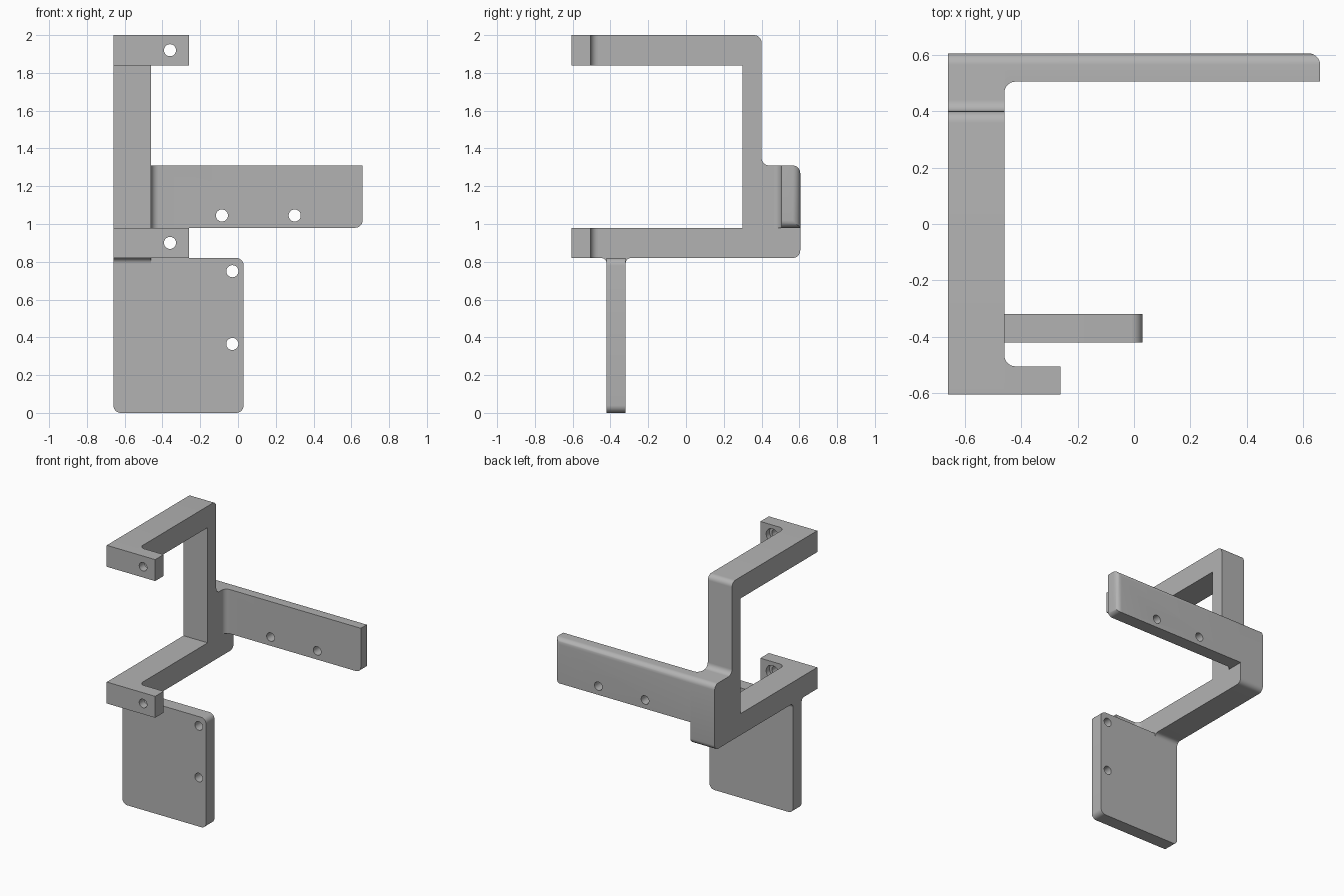
import bpy
import bmesh
from math import cos, sin, pi, radians
from mathutils import Vector, Matrix

cube = bpy.data.objects.get("Cube")
if cube:
    bpy.data.objects.remove(cube, do_unlink=True)

grey = bpy.data.materials.new("plain grey")
grey.use_nodes = True
COLOUR = (0.45, 0.45, 0.45, 1)
grey.diffuse_color = COLOUR
grey.node_tree.nodes["Principled BSDF"].inputs["Base Color"].default_value = COLOUR

R = 0.04                      # common corner radius
LEFT, INNER = -0.66, -0.46    # width of the main frame
FRONT, BACK = -0.605, 0.605
THICK = 0.1


def rounded(corners, steps=7):
    """Right-angled outline; corners with a third value are rounded by it."""
    out = []
    for i, c in enumerate(corners):
        p = Vector(c[:2])
        if len(c) < 3:
            out.append(p)
            continue
        d1 = (Vector(corners[i - 1][:2]) - p).normalized()
        d2 = (Vector(corners[(i + 1) % len(corners)][:2]) - p).normalized()
        centre = p + c[2] * (d1 + d2)
        for k in range(steps + 1):
            t = k / steps * pi / 2
            out.append(centre - c[2] * (d2 * cos(t) + d1 * sin(t)))
    return out


def extrude(name, outline, axis, lo, hi, bevel_rule=None):
    """Extrude an outline along an axis; the outline uses the other two in order."""
    def place(p, d):
        q = list(p)
        q.insert("xyz".index(axis), d)
        return q

    bm = bmesh.new()
    face = bm.faces.new([bm.verts.new(place(p, lo)) for p in outline])
    geom = bmesh.ops.extrude_face_region(bm, geom=[face])["geom"]
    shift = Vector(place((0, 0), hi - lo))
    bmesh.ops.translate(bm, vec=shift, verts=[v for v in geom if isinstance(v, bmesh.types.BMVert)])
    if bevel_rule:
        edges = [e for e in bm.edges if all(bevel_rule(v.co) for v in e.verts)]
        bmesh.ops.bevel(bm, geom=edges, offset=R, segments=7, profile=0.5, affect='EDGES')
    bmesh.ops.recalc_face_normals(bm, faces=bm.faces)
    return finish(name, bm)


def finish(name, bm):
    mesh = bpy.data.meshes.new(name)
    bm.to_mesh(mesh)
    bm.free()
    mesh.materials.append(grey)
    ob = bpy.data.objects.new(name, mesh)
    bpy.context.collection.objects.link(ob)
    return ob


def activate(ob):
    bpy.ops.object.select_all(action='DESELECT')
    ob.select_set(True)
    bpy.context.view_layer.objects.active = ob


def drill(ob, x, z, y0, y1, radius=0.032):
    """Cut a round hole along y."""
    bm = bmesh.new()
    bmesh.ops.create_cone(bm, cap_ends=True, segments=32, radius1=radius, radius2=radius,
                          depth=y1 - y0,
                          matrix=Matrix.Translation((x, (y0 + y1) / 2, z)) @ Matrix.Rotation(pi / 2, 4, 'X'))
    cutter = finish("hole_cutter", bm)
    cutter.hide_render = True
    mod = ob.modifiers.new("hole", 'BOOLEAN')
    mod.operation, mod.solver, mod.object = 'DIFFERENCE', 'EXACT', cutter
    activate(ob)
    bpy.ops.object.modifier_apply(modifier=mod.name)
    bpy.data.objects.remove(cutter, do_unlink=True)


parts = []

# Main bracket frame, side profile (y, z)
frame = rounded([
    (FRONT, 0.82), (BACK, 0.82, R), (BACK, 1.31, R), (0.4, 1.31, R), (0.4, 2.0, R),
    (FRONT, 2.0), (FRONT, 1.84), (0.3, 1.84), (0.3, 0.98), (FRONT, 0.98)])
parts.append(extrude("bracket_frame", frame, 'x', LEFT, INNER))

# Front tabs with a root fillet and a counterbored hole
lip = FRONT + THICK
tab = rounded([(INNER, FRONT), (-0.26, FRONT), (-0.26, lip), (INNER, lip, 0)])[:3]
tab += rounded([(-0.26, lip), (INNER, lip, R), (INNER, lip + R)])[1:]
for name, z in (("lower_tab", 0.82), ("upper_tab", 1.84)):
    ob = extrude(name, tab, 'z', z, z + 0.16)
    drill(ob, -0.36, z + 0.08, FRONT - 0.05, lip + 0.05)
    drill(ob, -0.36, z + 0.08, lip - 0.04, lip + 0.05, 0.052)
    parts.append(ob)

# Long back arm
inside = BACK - THICK
arm = [Vector((INNER, BACK)), Vector((0.66, BACK)), Vector((0.66, inside))]
arm += rounded([(0.66, inside), (INNER, inside, R), (INNER, inside - R)])[1:-1]
ob = extrude("back_arm", arm, 'z', 0.98, 1.31,
             lambda c: (c.y > BACK - 0.001 and c.z > 1.309) or (c.x > 0.659 and c.z < 0.981))
for x in (-0.085, 0.3):
    drill(ob, x, 1.045, inside - 0.05, BACK + 0.05)
parts.append(ob)

# Hanging plate
Y0, Y1 = -0.42, -0.32
plate = rounded([(LEFT, 0, R), (0.03, 0, R), (0.03, 0.82, R), (LEFT, 0.82)])
ob = extrude("hanging_plate", plate, 'y', Y0, Y1)
for z in (0.365, 0.75):
    drill(ob, -0.03, z, Y0 - 0.05, Y1 + 0.05)
parts.append(ob)

# Fillets where the plate meets the frame
r = 0.03
for name, y, s in (("front_plate_fillet", Y0, -1), ("back_plate_fillet", Y1, 1)):
    web = rounded([(y, 0.82 - r), (y, 0.82, r), (y + s * r, 0.82)])[1:-1]
    parts.append(extrude(name, web + [Vector((y, 0.82))], 'x', LEFT, INNER))

# Smooth rounds, crisp edges
for ob in parts:
    activate(ob)
    bpy.ops.object.shade_smooth_by_angle(angle=radians(30))
